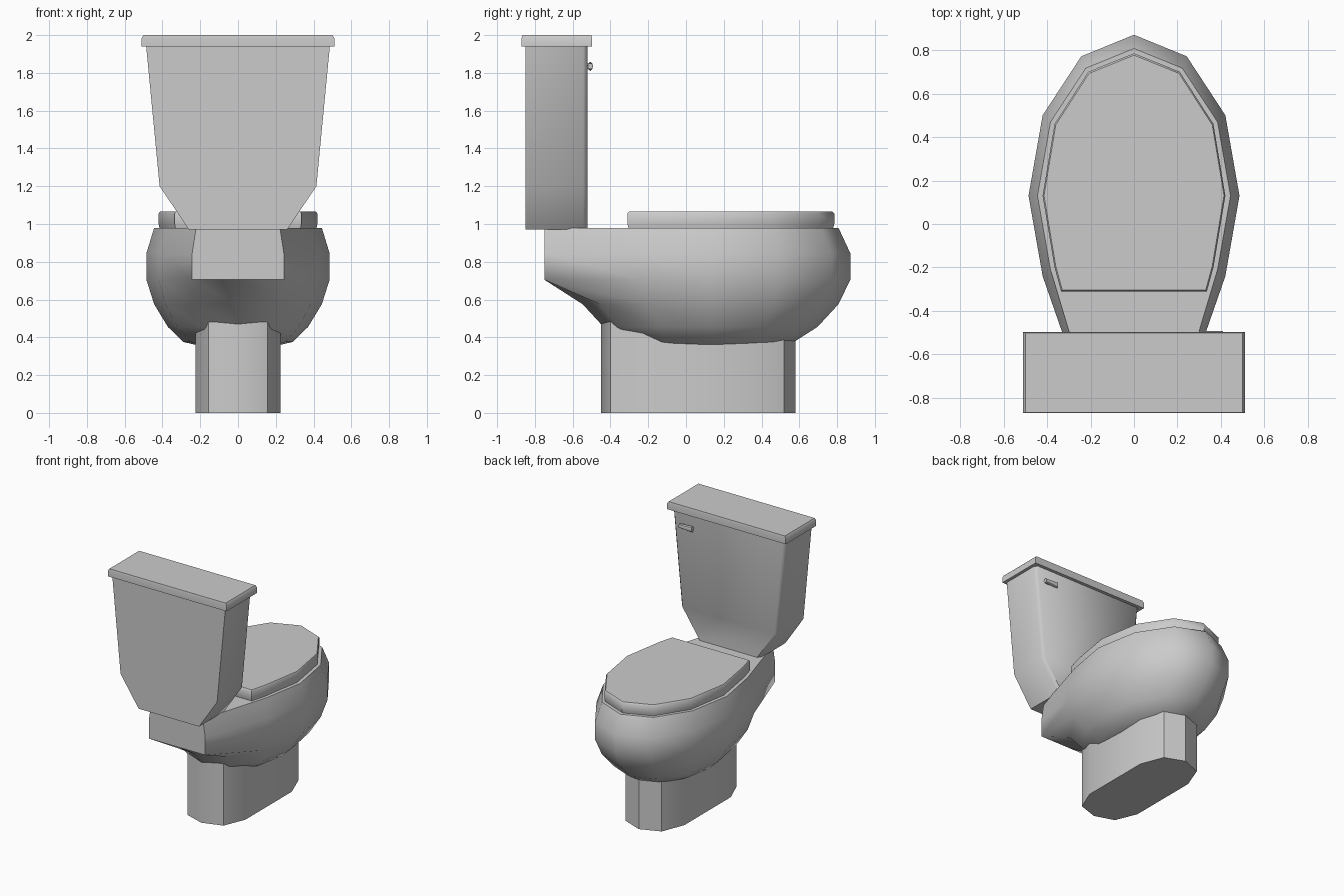
import bpy, bmesh
from math import sin, cos, pi, radians

if "Cube" in bpy.data.objects:
    bpy.data.objects.remove(bpy.data.objects["Cube"])


def loft(name, rings, angle=40):
    """Skin equal-length closed rings of points, with capped ends."""
    bm = bmesh.new()
    rows = [[bm.verts.new(p) for p in ring] for ring in rings]
    n = len(rows[0])
    for a, b in zip(rows, rows[1:]):
        for i in range(n):
            j = (i + 1) % n
            bm.faces.new((a[i], a[j], b[j], b[i]))
    bm.faces.new(rows[0])
    bm.faces.new(rows[-1])
    bmesh.ops.recalc_face_normals(bm, faces=bm.faces[:])
    mesh = bpy.data.meshes.new(name)
    bm.to_mesh(mesh)
    bm.free()
    obj = bpy.data.objects.new(name, mesh)
    bpy.context.collection.objects.link(obj)
    bpy.ops.object.select_all(action='DESELECT')
    bpy.context.view_layer.objects.active = obj
    obj.select_set(True)
    bpy.ops.object.shade_smooth_by_angle(angle=radians(angle))
    return obj


def mirrored(half):
    """Complete an outline given from the front tip round to the back on +x."""
    return half + [(-x, y) for x, y in reversed(half) if x > 0]


def slab(name, outline, levels, centre=(0, 0), angle=40):
    """Stack an outline at (scale, z) levels."""
    cx, cy = centre
    return loft(name, [[(cx + (x - cx) * s, cy + (y - cy) * s, z) for x, y in outline]
                       for s, z in levels], angle)


# Pedestal with rounded ends
foot = mirrored([(0, 0.58), (0.155, 0.52), (0.225, 0.34),
                 (0.225, -0.23), (0.155, -0.40), (0, -0.45)])
slab("pedestal", foot, [(1, 0), (1, 0.48)])

# Bowl: twelve-sided ellipsoid, its upper back pulled out into a shelf
profile = [(0.32, 0.345), (0.595, 0.375), (0.765, 0.455), (0.915, 0.575),
           (1, 0.705), (1, 0.845), (0.915, 0.98)]
rings = []
for s, z in profile:
    ring = []
    for i in range(12):
        a = i * pi / 6
        x, y = 0.485 * s * sin(a), 0.13 + 0.74 * s * cos(a)
        if z > 0.6 and 5 <= i <= 7:
            y = -0.75
        ring.append((x, y, z))
    rings.append(ring)
loft("bowl", rings, 50)

# Seat lid
seat = mirrored([(0, 0.785), (0.21, 0.70), (0.365, 0.46), (0.42, 0.13),
                 (0.365, -0.20), (0.335, -0.31)])
slab("seat_lid", seat, [(0.985, 0.97), (1, 1.0), (1, 1.055), (0.985, 1.065)],
     (0, 0.2))

# Tank: tapered, with narrow chamfers on the bowl-side corners
tank = []
for w, z in [(0.26, 0.97), (0.415, 1.20), (0.487, 1.95)]:
    tank.append([(x, y, z) for x, y in [
        (w, -0.85), (w, -0.545), (w - 0.02, -0.522),
        (-w + 0.02, -0.522), (-w, -0.545), (-w, -0.85)]])
loft("tank", tank, 50)

# Tank lid
lid = [(0.51, -0.87), (0.51, -0.497), (-0.51, -0.497), (-0.51, -0.87)]
slab("tank_lid", lid, [(1, 1.94), (1, 1.985), (0.98, 2.0)], (0, -0.683), 50)

# Flush handle: short stem and tapered lever
def bar(name, stations, sides=8):
    return loft(name, [[(x, y + ry * cos(2 * pi * i / sides),
                         1.835 + rz * sin(2 * pi * i / sides)) for i in range(sides)]
                       for x, y, ry, rz in stations])

bar("handle_stem", [(0.36, -0.52, 0.015, 0.015), (0.40, -0.52, 0.015, 0.015)])
bar("handle_lever", [(0.30, -0.507, 0.014, 0.024), (0.41, -0.507, 0.014, 0.016)])
